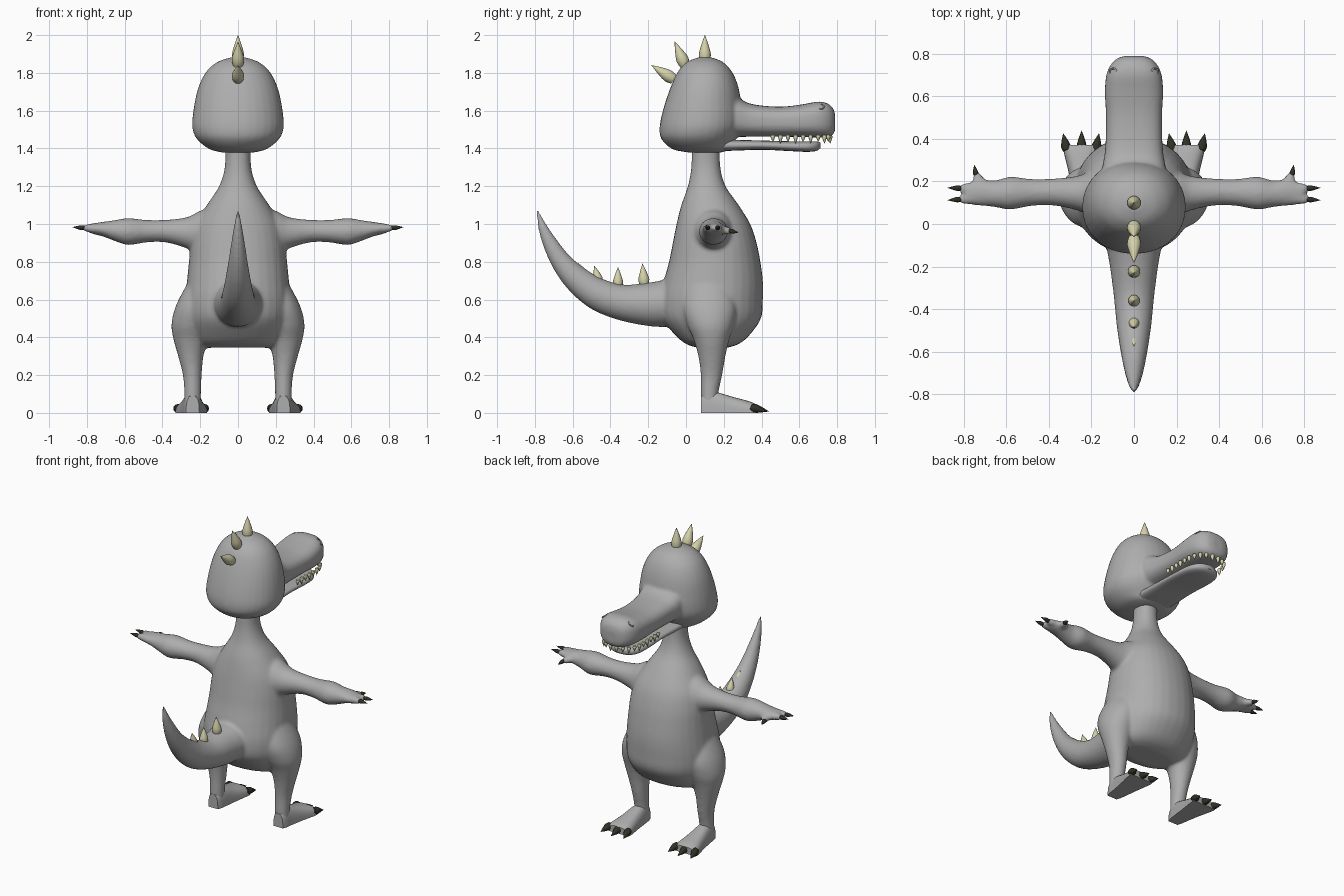
import bpy, bmesh, math
from mathutils import Vector

X, Y, Z = Vector((1, 0, 0)), Vector((0, 1, 0)), Vector((0, 0, 1))


def material(name, rgb):
    m = bpy.data.materials.new(name)
    m.diffuse_color = (*rgb, 1)
    return m


SKIN = material("grey skin", (0.42, 0.42, 0.42))
HORN = material("cream horn", (0.66, 0.64, 0.40))
CLAW = material("dark claw", (0.03, 0.03, 0.02))


def spline(rows, steps):
    """Catmull-Rom interpolation of section rows."""
    out = []
    for i in range(len(rows) - 1):
        a, b = rows[max(i - 1, 0)], rows[i]
        c, d = rows[i + 1], rows[min(i + 2, len(rows) - 1)]
        for s in range(steps):
            t = s / steps
            out.append([0.5 * (2 * q + (r - p) * t + (2 * p - 5 * q + 4 * r - w) * t * t
                               + (3 * q - p - 3 * r + w) * t ** 3)
                        for p, q, r, w in zip(a, b, c, d)])
    return out + [list(rows[-1])]


def loft(name, rows, u=X, v=None, power=2.0, steps=4, n=32, mat=SKIN, floor=None):
    """Skin rows of (x, y, z, radius_u, radius_v); v follows the path if not given."""
    rows = spline(rows, steps)
    bm = bmesh.new()
    rings = []
    for i, r in enumerate(rows):
        c = Vector(r[:3])
        tangent = Vector(rows[min(i + 1, len(rows) - 1)][:3]) - Vector(rows[max(i - 1, 0)][:3])
        w = v or tangent.cross(u).normalized()
        ring = []
        for k in range(n):
            a = 2 * math.pi * k / n
            ca, sa = math.cos(a), math.sin(a)
            p = c + u * (max(r[3], .001) * math.copysign(abs(ca) ** (2 / power), ca)) \
                  + w * (max(r[4], .001) * math.copysign(abs(sa) ** (2 / power), sa))
            if floor is not None:
                p.z = max(p.z, floor)
            ring.append(bm.verts.new(p))
        rings.append(ring)
    for a, b in zip(rings, rings[1:]):
        for k in range(n):
            bm.faces.new((a[k], a[(k + 1) % n], b[(k + 1) % n], b[k]))
    bm.faces.new(rings[0])
    bm.faces.new(rings[-1])
    bmesh.ops.recalc_face_normals(bm, faces=bm.faces)
    me = bpy.data.meshes.new(name)
    bm.to_mesh(me)
    bm.free()
    ob = bpy.data.objects.new(name, me)
    bpy.context.collection.objects.link(ob)
    me.materials.append(mat)
    return ob


def select(obs):
    bpy.ops.object.select_all(action='DESELECT')
    for o in obs:
        o.select_set(True)
    bpy.context.view_layer.objects.active = obs[0]


def fuse(obs, voxel, smooth):
    """Join overlapping parts into one softly blended skin."""
    select(obs)
    bpy.ops.object.join()
    ob = bpy.context.object
    m = ob.modifiers.new("remesh", 'REMESH')
    m.mode, m.voxel_size = 'VOXEL', voxel
    s = ob.modifiers.new("smooth", 'SMOOTH')
    s.factor, s.iterations = 0.5, smooth
    for mod in ("remesh", "smooth"):
        bpy.ops.object.modifier_apply(modifier=mod)
    return ob


def spike(name, base, tip, r, mat, n=12):
    """Bulged cone from base to tip."""
    b, t = Vector(base), Vector(tip)
    d = (t - b).normalized()
    u = d.cross(X if abs(d.x) < 0.7 else Z).normalized()
    rows = [(*b.lerp(t, f), r * k, r * k)
            for f, k in ((-.15, .8), (.15, 1), (.5, .68), (.8, .3), (1, .02))]
    return loft(name, rows, u, d.cross(u), steps=2, n=n, mat=mat)


# Torso and neck: z, y centre, half width, half depth
torso = [(.345, .14, .17, .08), (.365, .14, .22, .14), (.41, .14, .25, .195),
         (.5, .135, .275, .262), (.6, .135, .28, .272), (.7, .145, .27, .262),
         (.8, .152, .26, .242), (.9, .152, .25, .222), (1.0, .145, .225, .195),
         (1.1, .127, .165, .152), (1.2, .11, .1, .1), (1.3, .105, .07, .077),
         (1.42, .105, .068, .074)]
skin = [loft("body", [(0, y, z, rx, ry) for z, y, rx, ry in torso], X, Y, 2.15)]

# Tail, curling up behind
skin.append(loft("tail", [(0, .05, .60, .14, .13), (0, -.1, .58, .13, .125),
                          (0, -.2, .575, .113, .115), (0, -.34, .585, .095, .095),
                          (0, -.47, .63, .082, .085), (0, -.58, .71, .066, .071),
                          (0, -.66, .80, .051, .055), (0, -.72, .90, .036, .04),
                          (0, -.765, 1.0, .02, .022), (0, -.785, 1.075, .006, .006)]))

for s, side in ((-1, "left"), (1, "right")):
    # Arm and flattened hand: x, y, z, half depth, half height
    arm = [(.1, .14, .95, .13, .15), (.2, .143, .95, .105, .12), (.27, .145, .953, .08, .083),
           (.38, .15, .962, .063, .06), (.48, .148, .962, .063, .059),
           (.58, .145, .96, .077, .071), (.65, .142, .965, .063, .056),
           (.71, .147, .972, .062, .04), (.76, .145, .975, .055, .03), (.79, .14, .977, .04, .023)]
    skin.append(loft("arm", [(s * a[0], *a[1:]) for a in arm], Y, Z))
    # Fingers with claws
    for root, knuckle, tip in (((.74, .165, .975), (.82, .168, .98), (.875, .17, .983)),
                               ((.74, .12, .975), (.82, .115, .98), (.875, .112, .983)),
                               ((.71, .165, .97), (.743, .235, .963), (.75, .277, .955))):
        root, knuckle, tip = [Vector((s * p[0], p[1], p[2])) for p in (root, knuckle, tip)]
        d = (knuckle - root).normalized()
        u = d.cross(Z).normalized()
        skin.append(loft("finger", [(*root, .032, .026), (*root.lerp(knuckle, .6), .025, .022),
                                    (*knuckle, .018, .018)], u, u.cross(d)))
        spike(side + "_finger_claw", knuckle, tip, .013, CLAW)
    # Leg
    leg = [(.2, .12, .7, .06, .1), (.23, .125, .57, .098, .14), (.245, .13, .47, .107, .125),
           (.25, .135, .39, .092, .095), (.25, .137, .3, .067, .072), (.242, .135, .2, .05, .057),
           (.24, .125, .1, .044, .046), (.24, .125, .03, .044, .044)]
    skin.append(loft("leg", [(s * a[0], *a[1:]) for a in leg], X, Y))
    # Wedge foot with a flat sole
    foot = [(.24, .08, 0, .035, .09), (.24, .11, 0, .045, .112), (.24, .16, 0, .052, .11),
            (.243, .25, 0, .066, .084), (.247, .34, 0, .083, .06), (.248, .37, 0, .082, .045)]
    loft(side + "_foot", [(s * a[0], *a[1:]) for a in foot], X, Z, 2.7, floor=0)
    # Toe claws
    for x, y in ((.178, .425), (.246, .438), (.318, .425)):
        spike(side + "_toe_claw", (s * x, .355, .026), (s * (x + (x - .246) * .2), y, .008), .023, CLAW)

body = fuse(skin, .01, 8)

# Skull: z, y centre, half width, half depth
skull = [(1.378, .1, .08, .08), (1.392, .085, .14, .145), (1.42, .07, .187, .175),
         (1.46, .068, .225, .203), (1.51, .077, .242, .217), (1.57, .085, .24, .215),
         (1.64, .091, .23, .202), (1.71, .097, .214, .184), (1.77, .1, .19, .162),
         (1.82, .1, .157, .134), (1.86, .1, .105, .092), (1.882, .1, .04, .035)]
head = [loft("head", [(0, y, z, rx, ry) for z, y, rx, ry in skull], X, Y, 2.1)]
# Long snout: y, bottom z, top z, half width
snout = [(.15, 1.46, 1.70, .16), (.26, 1.46, 1.675, .15), (.33, 1.462, 1.64, .138),
         (.42, 1.462, 1.625, .132), (.52, 1.462, 1.622, .132), (.62, 1.46, 1.634, .137),
         (.7, 1.458, 1.648, .13), (.75, 1.46, 1.638, .108), (.78, 1.475, 1.61, .075),
         (.79, 1.5, 1.575, .035)]
head.append(loft("snout", [(0, y, (a + b) / 2, w, (b - a) / 2) for y, a, b, w in snout], X, Z, 2.7))
head = fuse(head, .01, 6)

# Lower jaw
jaw = [(.12, 1.385, 1.45, .12), (.25, 1.388, 1.446, .12), (.4, 1.393, 1.442, .115),
       (.55, 1.386, 1.438, .115), (.64, 1.382, 1.438, .105), (.69, 1.387, 1.437, .075),
       (.712, 1.402, 1.43, .03)]
jaw = loft("lower_jaw", [(0, y, (a + b) / 2, w, (b - a) / 2) for y, a, b, w in jaw], X, Z, 2.7)

# Upper teeth along the snout rim
teeth = [(.118, .46), (.119, .5), (.12, .54), (.121, .58), (.121, .62), (.119, .66),
         (.111, .70), (.092, .733), (.062, .753), (.022, .763)]
for i, (x, y) in enumerate(teeth):
    for s in (-1, 1):
        spike("tooth", (s * x, y, 1.466), (s * x, y, 1.425 if i % 2 else 1.435), .012, HORN, 8)

# Nostril rims
for s in (-1, 1):
    arc = [(s * (.098 + .016 * math.cos(a)), .715 + .016 * math.sin(a),
            1.621 - .012 * math.cos(a), .004, .004) for a in (-.6, .3, 1.2, 2.1, 3)]
    loft("nostril", arc, Z, n=8)

# Spikes on the head and tail: base y, z, tip y, z, radius
for y, z, ty, tz, r in ((.1, 1.88, .1, 2.0, .032), (-.012, 1.855, -.06, 1.965, .033),
                        (-.08, 1.775, -.182, 1.84, .033), (-.222, .69, -.23, .79, .029),
                        (-.36, .68, -.36, .77, .027), (-.463, .70, -.485, .778, .025),
                        (-.545, .74, -.572, .793, .021), (-.607, .79, -.633, .823, .016)):
    spike("back_spike", (0, y, z), (0, ty, tz), r, HORN, 16)

# Smooth shading with sharp creases kept
select(list(bpy.context.scene.objects))
bpy.ops.object.shade_smooth_by_angle(angle=math.radians(45))
